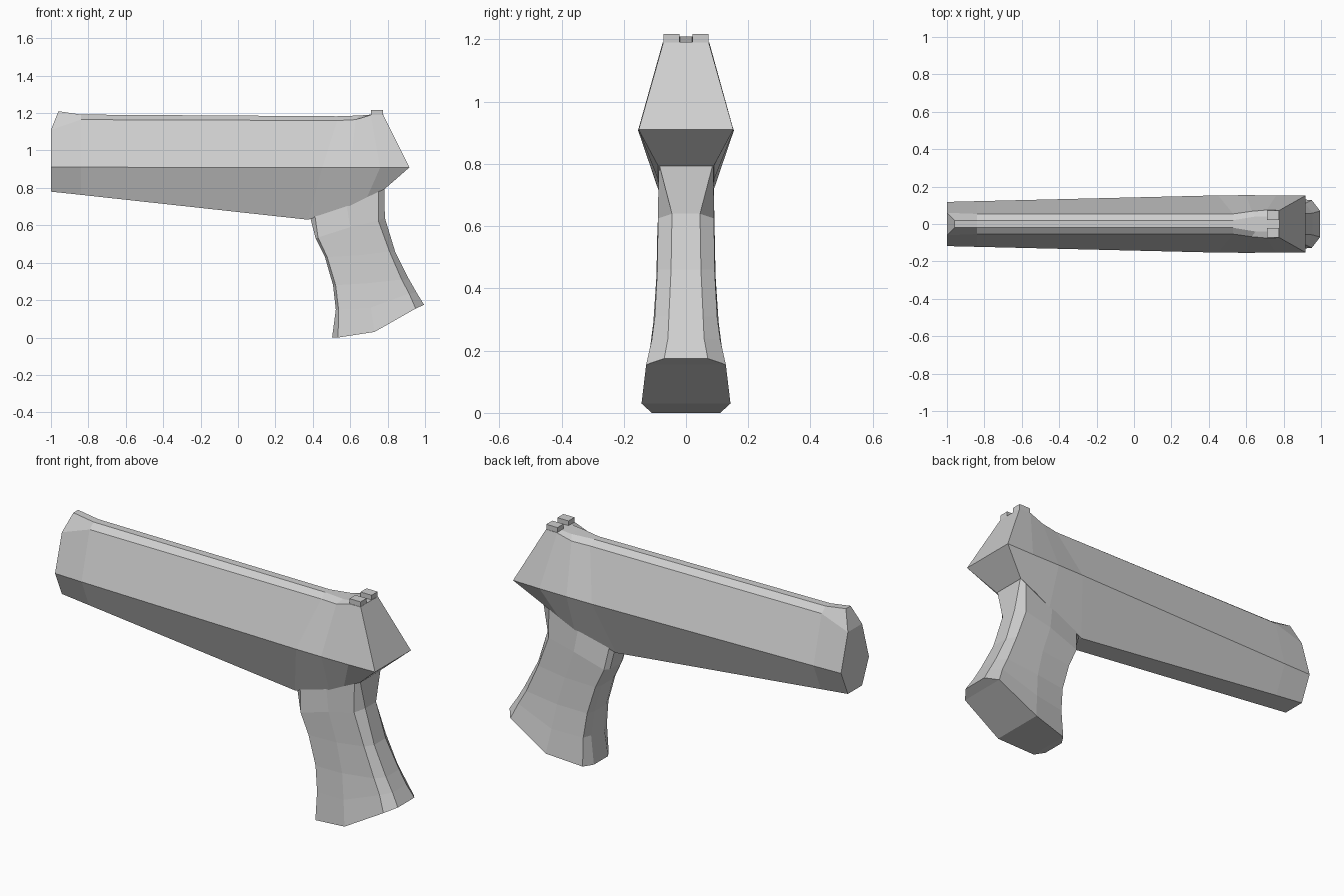
import bpy, bmesh

grey = bpy.data.materials.new("light_grey")
grey.diffuse_color = (0.62, 0.62, 0.62, 1)


def finish(name, bm):
    bmesh.ops.recalc_face_normals(bm, faces=bm.faces[:])
    me = bpy.data.meshes.new(name)
    bm.to_mesh(me)
    bm.free()
    me.materials.append(grey)
    ob = bpy.data.objects.new(name, me)
    bpy.context.collection.objects.link(ob)
    return ob


def loft(name, rows):
    """Skin half sections (x, half width, z), mirrored across y, with end caps."""
    bm = bmesh.new()
    sides = [[[bm.verts.new((x, s * y, z)) for x, y, z in row] for row in rows]
             for s in (-1, 1)]
    rings = [a + b[::-1] for a, b in zip(*sides)]
    n = len(rings[0])
    for r0, r1 in zip(rings, rings[1:]):
        for i in range(n):
            j = (i + 1) % n
            bm.faces.new((r0[i], r0[j], r1[j], r1[i]))
    for r in (rings[0], rings[-1]):
        for i in range(n // 2 - 1):
            bm.faces.new((r[i], r[i + 1], r[n - 2 - i], r[n - 1 - i]))
    return finish(name, bm)


def block(name, x0, x1, y0, y1, z0, z1):
    bm = bmesh.new()
    bmesh.ops.create_cube(bm, size=1)
    for v in bm.verts:
        v.co = (x1 if v.co.x > 0 else x0, y1 if v.co.y > 0 else y0,
                z1 if v.co.z > 0 else z0)
    return finish(name, bm)


# barrel body: each section runs bottom edge, side ridge, shoulder, top edge
loft("barrel_body", [
    [(-1.0, .06, .78), (-1.0, .118, .912), (-1.0, .06, 1.11), (-.96, .02, 1.21)],
    [(-.84, .06, .763), (-.84, .122, .911), (-.84, .054, 1.165), (-.84, .02, 1.192)],
    [(.375, .055, .63), (.45, .153, .908), (.53, .054, 1.16), (.53, .02, 1.183)],
    [(.60, .085, .705), (.60, .154, .908), (.63, .068, 1.165), (.65, .04, 1.187)],
    [(.69, .09, .75), (.76, .153, .908), (.71, .075, 1.19), (.71, .04, 1.192)],
    [(.785, .09, .795), (.917, .152, .91), (.777, .073, 1.19), (.777, .04, 1.192)],
])

# grip: each section runs front, front corner, side, back corner, back
loft("grip", [
    [(.385, .05, .645), (.41, .06, .66), (.58, .083, .715), (.75, .088, .79), (.783, .088, .805)],
    [(.415, .05, .53), (.428, .082, .535), (.60, .092, .59), (.75, .09, .625), (.785, .045, .64)],
    [(.465, .05, .43), (.477, .085, .43), (.65, .095, .44), (.81, .092, .46), (.84, .048, .46)],
    [(.508, .05, .28), (.522, .09, .28), (.69, .105, .29), (.875, .1, .31), (.915, .055, .31)],
    [(.523, .055, .15), (.538, .1, .15), (.71, .122, .16), (.915, .11, .235), (.955, .058, .24)],
    [(.503, .06, .0), (.535, .11, .0), (.73, .143, .03), (.95, .128, .155), (.995, .07, .175)],
])

# pair of rear sight blocks
for side, s in (("left", 1), ("right", -1)):
    a, b = sorted((s * .021, s * .072))
    block("rear_sight_" + side, .71, .776, a, b, 1.18, 1.217)
